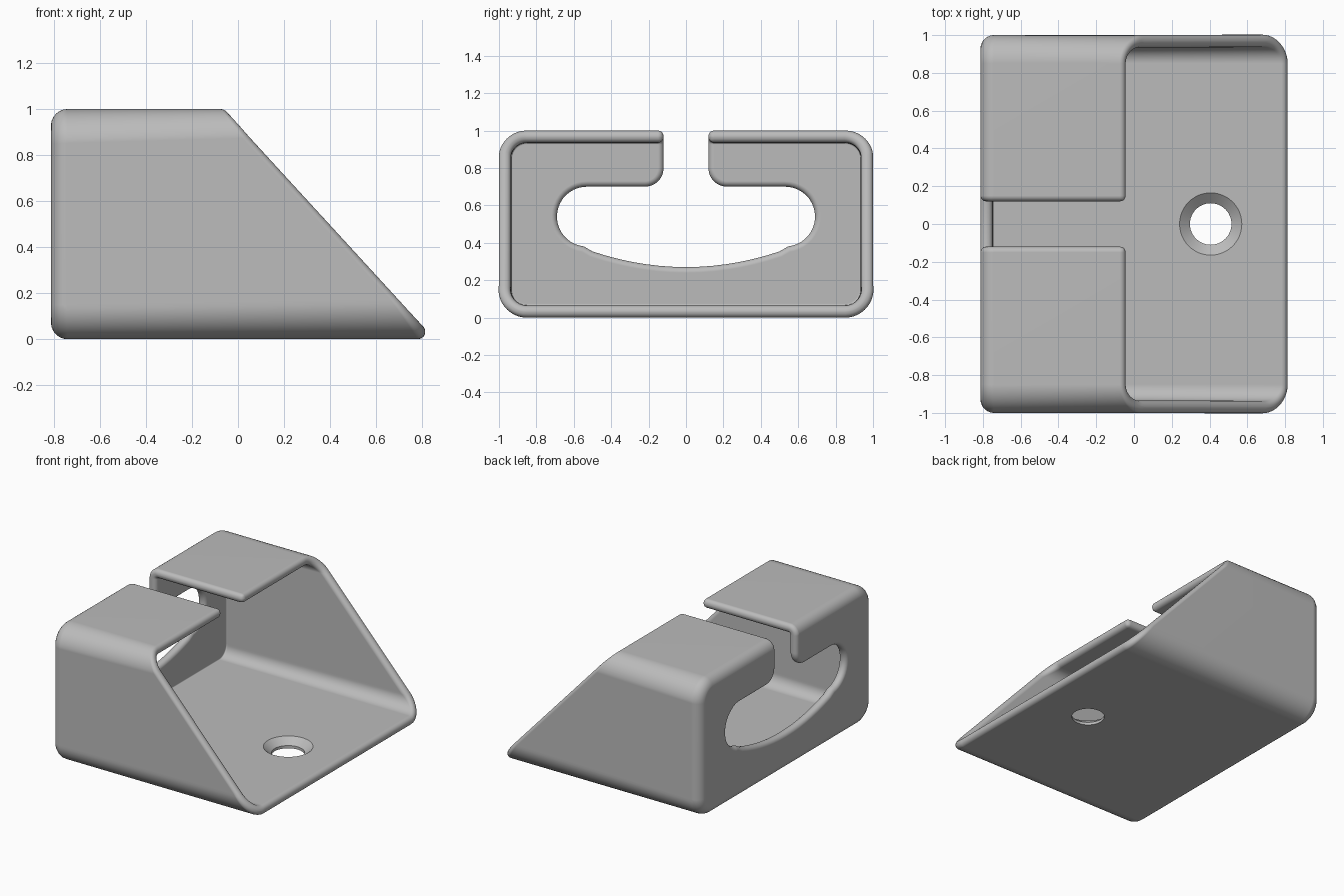
import bpy, bmesh
from math import sin, cos, pi, radians
from mathutils import Vector

cube = bpy.data.objects.get("Cube")
if cube:
    bpy.data.objects.remove(cube)

WALL = 0.065
HALF = WALL / 2
BACK = -0.813

grey = bpy.data.materials.new("plain grey")
grey.use_nodes = True
colour = (0.5, 0.5, 0.5, 1)
grey.diffuse_color = colour
grey.node_tree.nodes["Principled BSDF"].inputs["Base Color"].default_value = colour


def make_object(name, bm):
    mesh = bpy.data.meshes.new(name)
    bm.to_mesh(mesh)
    bm.free()
    obj = bpy.data.objects.new(name, mesh)
    bpy.context.collection.objects.link(obj)
    mesh.materials.append(grey)
    return obj


def arc(cy, cz, r, start, end, steps=12):
    angles = [radians(start + (end - start) * i / steps) for i in range(steps + 1)]
    return [(cy + r * cos(a), cz + r * sin(a)) for a in angles]


def prism(points, x0, x1):
    """Solid with a y-z outline, running along x."""
    bm = bmesh.new()
    face = bm.faces.new([bm.verts.new((x0, y, z)) for y, z in points])
    made = bmesh.ops.extrude_face_region(bm, geom=[face])["geom"]
    verts = [v for v in made if isinstance(v, bmesh.types.BMVert)]
    bmesh.ops.translate(bm, verts=verts, vec=(x1 - x0, 0, 0))
    bmesh.ops.recalc_face_normals(bm, faces=bm.faces)
    return bm


# Middle sheet of the shell: rounded tube closed at the back
radius = 0.15 - HALF
cy = 1 - 0.15
outline = []
for y, z, a in ((cy, cy, 0), (-cy, cy, 90), (-cy, 0.15, 180), (cy, 0.15, 270)):
    outline += arc(y, z, radius, a, a + 90)
bm = prism(outline, BACK + HALF, 1.2)
rim = [e for e in bm.edges if all(v.co.x < 0 for v in e.verts)]
bmesh.ops.bevel(bm, geom=rim, offset=0.04, segments=6, profile=0.5, affect='EDGES')

# Slanted opening, with the sheet extended to leave room for a full round rim
slant = Vector((0.737, 0, 0.676)).normalized()
bmesh.ops.bisect_plane(bm, geom=bm.verts[:] + bm.edges[:] + bm.faces[:],
                       plane_co=slant * (0.63 - HALF), plane_no=slant, clear_outer=True)
bm.normal_update()
for v in bm.verts:
    if v.is_boundary:
        v.co += (slant - v.normal * slant.dot(v.normal)).normalized() * HALF
shell = make_object("bracket_shell", bm)

# Slot through the top and the back wall
half = [(0.12, 1.3)] + arc(0.22, 0.8, 0.1, 180, 270)
half += arc(0.53, 0.54, 0.16, 90, -84, 20)
half += [(y, 0.27 + 0.335 * y * y) for y in (0.5, 0.43, 0.36, 0.29, 0.22, 0.15, 0.08)]
slot_outline = half + [(0, 0.27)] + [(-y, z) for y, z in reversed(half)]
slot = make_object("slot_cutter", prism(slot_outline, -1.2, 1.2))


# Countersunk screw hole
def hole_cutter(name, r_low, r_high, low, high):
    bm = bmesh.new()
    bmesh.ops.create_cone(bm, cap_ends=True, segments=48, radius1=r_low,
                          radius2=r_high, depth=high - low)
    bmesh.ops.translate(bm, verts=bm.verts, vec=(0.406, 0, (low + high) / 2))
    return make_object(name, bm)


bore = hole_cutter("bore_cutter", 0.11, 0.11, -0.1, 0.2)
sink = hole_cutter("countersink_cutter", 0.11, 0.177, 0.02, 0.075)


def cut(cutter):
    cutter.hide_render = True
    mod = shell.modifiers.new(cutter.name, 'BOOLEAN')
    mod.operation = 'DIFFERENCE'
    mod.solver = 'EXACT'
    mod.object = cutter


# Wall thickness, slot, rounded rims, then the hole
solid = shell.modifiers.new("thickness", 'SOLIDIFY')
solid.thickness = WALL
solid.offset = 0
solid.use_even_offset = True
cut(slot)
rounding = shell.modifiers.new("rounding", 'BEVEL')
rounding.width = 0.03
rounding.segments = 5
rounding.limit_method = 'ANGLE'
rounding.angle_limit = radians(50)
rounding.use_clamp_overlap = False
cut(bore)
cut(sink)

# Apply everything and shade smoothly
graph = bpy.context.evaluated_depsgraph_get()
final = bpy.data.meshes.new_from_object(shell.evaluated_get(graph))
shell.modifiers.clear()
shell.data = final
for cutter in (slot, bore, sink):
    bpy.data.objects.remove(cutter)
bpy.ops.object.select_all(action='DESELECT')
shell.select_set(True)
bpy.context.view_layer.objects.active = shell
bpy.ops.object.shade_smooth_by_angle(angle=radians(35))
weighted = shell.modifiers.new("even shading", 'WEIGHTED_NORMAL')
weighted.keep_sharp = True
